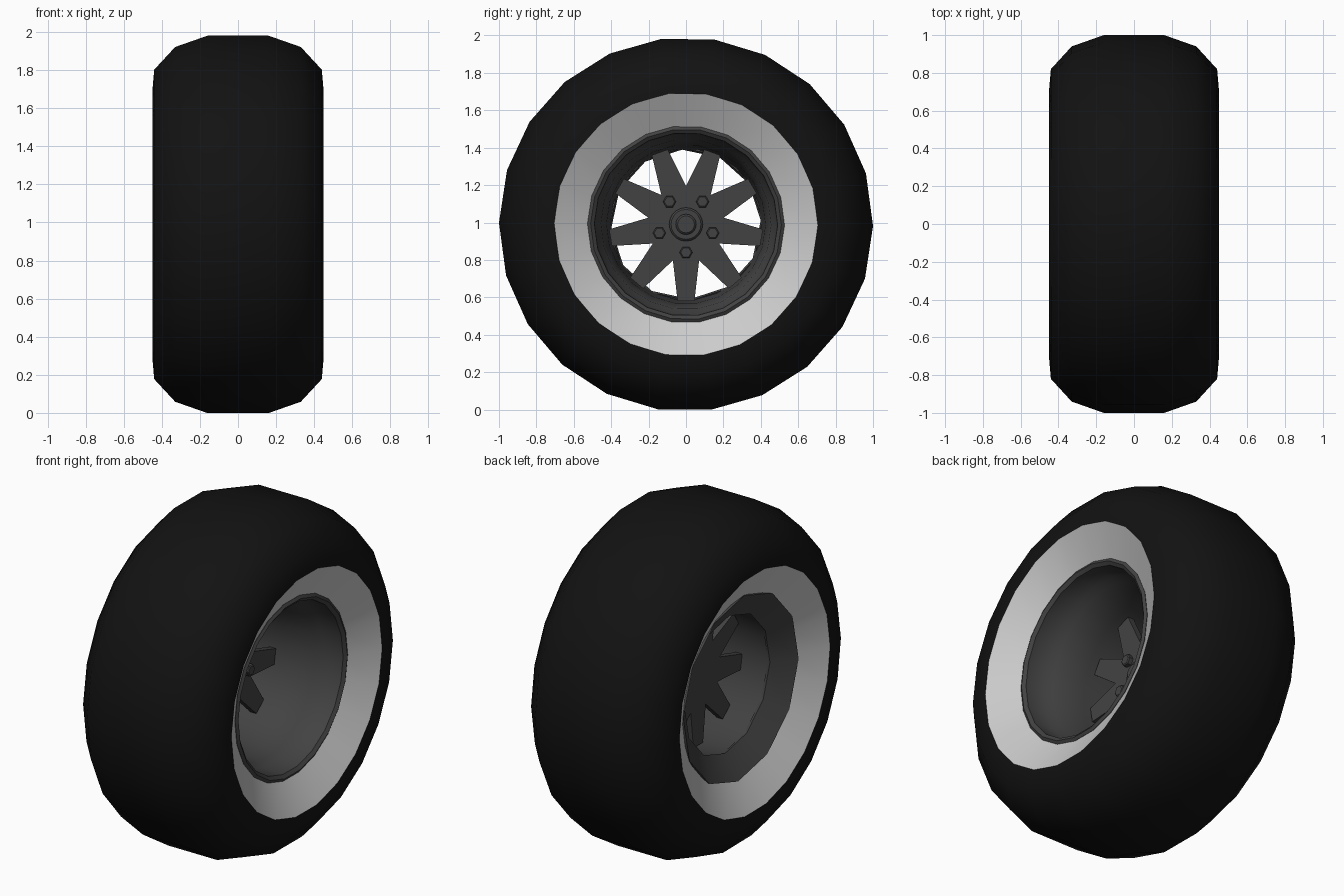
import bpy, bmesh
from math import sin, cos, pi, radians

if "Cube" in bpy.data.objects:
    bpy.data.objects.remove(bpy.data.objects["Cube"])

CZ = 0.99  # axle height


def material(name, v):
    m = bpy.data.materials.new(name)
    m.diffuse_color = (v, v, v, 1)
    m.use_nodes = True
    m.node_tree.nodes["Principled BSDF"].inputs["Base Color"].default_value = m.diffuse_color
    return m


RUBBER = material("rubber", 0.006)
METAL = material("dark_metal", 0.055)


def finish(bm, name, mat, smooth=None):
    me = bpy.data.meshes.new(name)
    bm.to_mesh(me)
    bm.free()
    ob = bpy.data.objects.new(name, me)
    bpy.context.collection.objects.link(ob)
    if mat:
        me.materials.append(mat)
    if smooth:
        bpy.ops.object.select_all(action='DESELECT')
        ob.select_set(True)
        bpy.context.view_layer.objects.active = ob
        bpy.ops.object.shade_smooth_by_angle(angle=radians(smooth))
    return ob


def lathe(name, profile, n, mat, phase=0.0, smooth=40, y=0.0, z=CZ, cap=False):
    """Spin an (x, radius) profile round the x axis."""
    bm = bmesh.new()
    rings = []
    for x, r in profile:
        rings.append([bm.verts.new((x, y + r * cos(phase + 2 * pi * j / n),
                                    z + r * sin(phase + 2 * pi * j / n))) for j in range(n)])
    for a, b in zip(rings, rings[1:]):
        for j in range(n):
            k = (j + 1) % n
            bm.faces.new((a[j], a[k], b[k], b[j]))
    if cap:
        bm.faces.new(rings[-1])
    return finish(bm, name, mat, smooth)


# Tyre tread and shoulders
half = [(0.45, 0.705), (0.44, 0.82), (0.33, 0.94), (0.16, 1.0)]
tread = [(-x, r) for x, r in half] + half[::-1]
lathe("tyre", tread, 22, RUBBER, radians(-0.5), 60)

# Pale sidewalls, dished in towards the rim
lathe("sidewall_outer", [(0.45, 0.705), (0.34, 0.515)], 22, None, radians(-0.5))
lathe("sidewall_inner", [(-0.34, 0.515), (-0.45, 0.705)], 22, None, radians(-0.5))

# Rim: rolled lip, step and tapering barrel
lathe("rim_barrel", [(0.33, 0.515), (0.35, 0.527), (0.36, 0.51), (0.345, 0.49), (0.22, 0.482),
                     (0.19, 0.455), (0.0, 0.425), (-0.27, 0.405)], 22, METAL, radians(-0.5))
# Coarser flange on the inner side of the wheel
lathe("rim_back_flange", [(-0.25, 0.41), (-0.27, 0.40), (-0.36, 0.54), (-0.34, 0.545)],
      12, METAL, radians(3), 30)

# Nine-spoke star plate
bm = bmesh.new()
pts = []
for i in range(9):
    a = -pi / 2 + i * 2 * pi / 9
    for r, t in ((0.41, -0.045), (0.41, 0.045)):
        pts.append((r * cos(a) - t * sin(a), r * sin(a) + t * cos(a)))
    b = a + pi / 9
    pts.append((0.205 * cos(b), 0.205 * sin(b)))
face = bm.faces.new([bm.verts.new((-0.08, y, CZ + z)) for y, z in pts])
ext = bmesh.ops.extrude_face_region(bm, geom=[face])
bmesh.ops.translate(bm, vec=(0.04, 0, 0),
                    verts=[v for v in ext["geom"] if isinstance(v, bmesh.types.BMVert)])
bmesh.ops.recalc_face_normals(bm, faces=bm.faces)
finish(bm, "spokes", METAL)

# Hub cap
lathe("hub", [(-0.06, 0.09), (-0.025, 0.09), (-0.015, 0.08), (-0.015, 0.055),
              (0.0, 0.055), (0.01, 0.045)], 20, METAL, cap=True)

# Five hexagonal wheel nuts
for i in range(5):
    a = -pi / 2 + i * 2 * pi / 5
    lathe(f"wheel_nut_{i + 1}", [(-0.06, 0.035), (-0.015, 0.035), (-0.01, 0.028)], 6, METAL,
          0, None, 0.15 * cos(a), CZ + 0.15 * sin(a), True)
